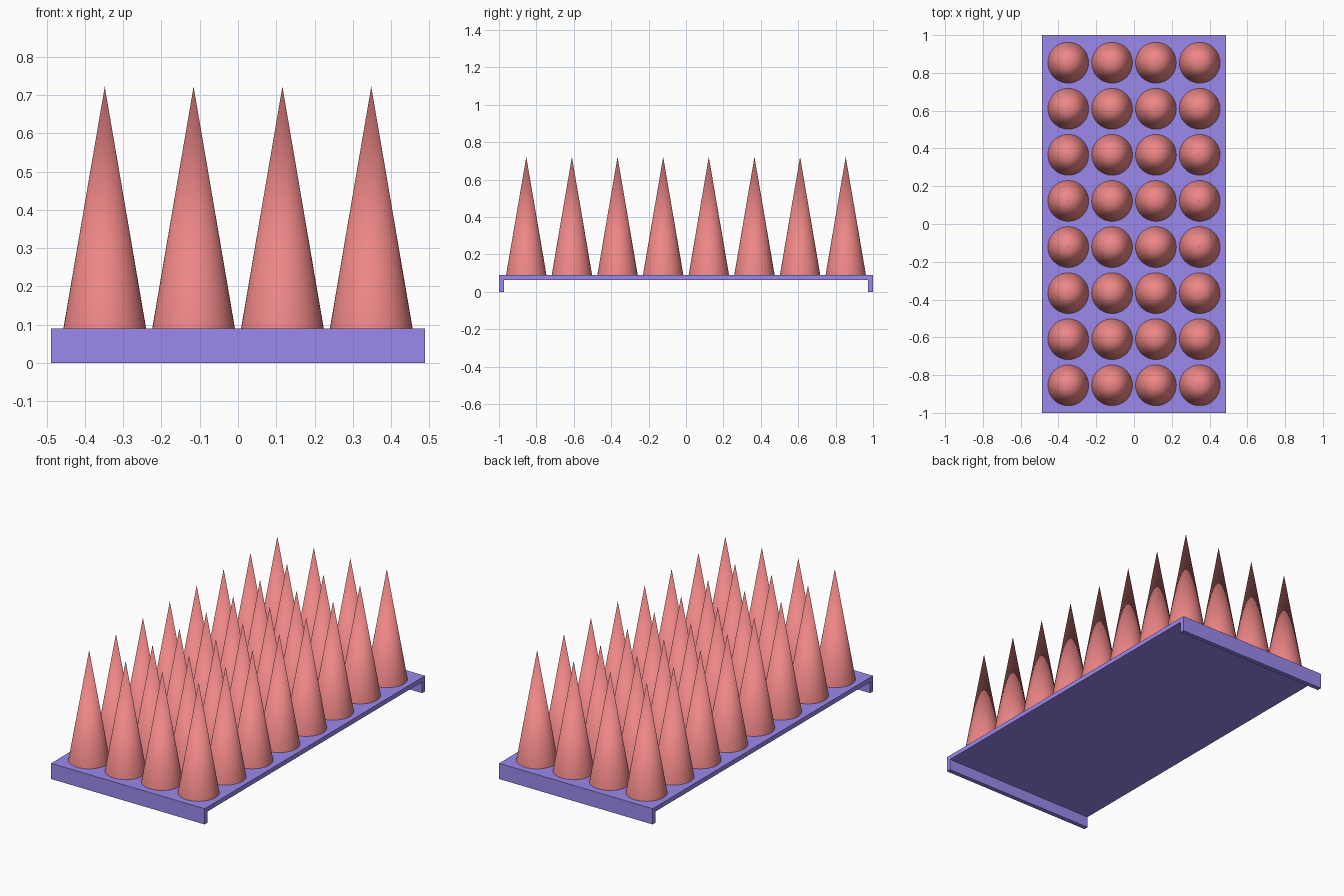
import bpy, bmesh

if "Cube" in bpy.data.objects:
    bpy.data.objects.remove(bpy.data.objects["Cube"])


def material(name, color):
    mat = bpy.data.materials.new(name)
    mat.diffuse_color = color
    mat.use_nodes = True
    mat.node_tree.nodes["Principled BSDF"].inputs["Base Color"].default_value = mat.diffuse_color
    return mat


def add_object(name, bm, mat):
    bmesh.ops.recalc_face_normals(bm, faces=bm.faces[:])
    mesh = bpy.data.meshes.new(name)
    bm.to_mesh(mesh)
    bm.free()
    mesh.materials.append(mat)
    obj = bpy.data.objects.new(name, mesh)
    bpy.context.collection.objects.link(obj)
    return obj


purple = material("purple", (0.33, 0.25, 0.85, 1))
coral = material("coral", (0.85, 0.24, 0.24, 1))

HALF_X, TOP, WALL = 0.488, 0.09, 0.026

# Tray: a shallow channel profile extruded across the width
half = [(1, TOP), (1, 0), (1 - WALL, 0), (1 - WALL, TOP - WALL)]
profile = half + [(-y, z) for y, z in reversed(half)]
bm = bmesh.new()
face = bm.faces.new([bm.verts.new((-HALF_X, y, z)) for y, z in profile])
side = bmesh.ops.extrude_face_region(bm, geom=[face])["geom"]
bmesh.ops.translate(bm, vec=(2 * HALF_X, 0, 0),
                    verts=[g for g in side if isinstance(g, bmesh.types.BMVert)])
add_object("tray", bm, purple)

# Cones: one shared mesh in a 4 x 8 grid
HEIGHT = 0.632
bm = bmesh.new()
bmesh.ops.create_cone(bm, cap_ends=True, segments=48, radius1=0.108,
                      radius2=0, depth=HEIGHT)
bmesh.ops.remove_doubles(bm, verts=bm.verts[:], dist=1e-5)
cone = add_object("cone", bm, coral)
bpy.context.view_layer.objects.active = cone
cone.select_set(True)
bpy.ops.object.shade_smooth_by_angle()

for i in range(4):
    for j in range(8):
        obj = cone
        if i or j:
            obj = cone.copy()
            bpy.context.collection.objects.link(obj)
        obj.name = f"cone_{i + 1}_{j + 1}"
        obj.location = ((i - 1.5) * 0.232, (j - 3.5) * 0.244, TOP + HEIGHT / 2)
